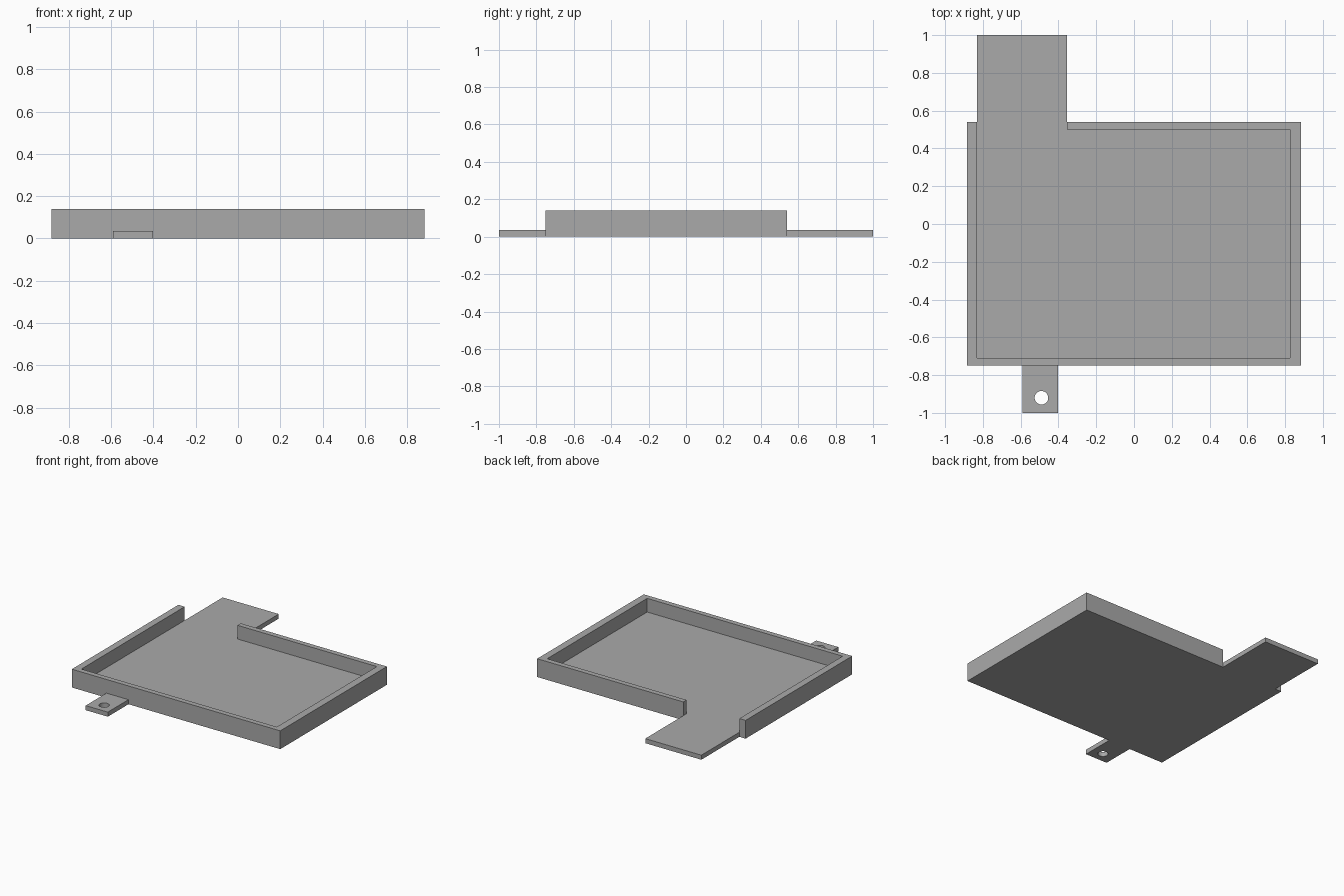
import bpy
import bmesh

cube = bpy.data.objects.get("Cube")
if cube:
    bpy.data.objects.remove(cube, do_unlink=True)

# Shared dimensions
OUT_X, FRONT, BACK = 0.883, -0.75, 0.54
IN_LEFT, IN_RIGHT = -0.83, 0.826
IN_FRONT, IN_BACK = -0.71, 0.5
GAP = -0.355
FLOOR, RIM = 0.035, 0.14

grey = bpy.data.materials.new("plain grey")
grey.use_nodes = True
colour = (0.4, 0.4, 0.4, 1)
grey.diffuse_color = colour
grey.node_tree.nodes["Principled BSDF"].inputs["Base Color"].default_value = colour


def extrude_outline(name, points, height):
    """Raise a flat outline from the ground into a solid."""
    bm = bmesh.new()
    face = bm.faces.new([bm.verts.new((x, y, 0)) for x, y in points])
    top = bmesh.ops.extrude_face_region(bm, geom=[face], use_keep_orig=True)["geom"]
    bmesh.ops.translate(bm, vec=(0, 0, height),
                        verts=[v for v in top if isinstance(v, bmesh.types.BMVert)])
    bmesh.ops.recalc_face_normals(bm, faces=bm.faces)
    mesh = bpy.data.meshes.new(name)
    bm.to_mesh(mesh)
    bm.free()
    mesh.materials.append(grey)
    obj = bpy.data.objects.new(name, mesh)
    bpy.context.collection.objects.link(obj)
    return obj


# Floor running out through the gap as a long tongue
extrude_outline("floor_and_tongue", [
    (IN_LEFT, IN_FRONT), (IN_RIGHT, IN_FRONT), (IN_RIGHT, IN_BACK),
    (GAP, IN_BACK), (GAP, 1), (IN_LEFT, 1)], FLOOR)

# Rim wall, open at the tongue
extrude_outline("rim_wall", [
    (-OUT_X, BACK), (-OUT_X, FRONT), (OUT_X, FRONT), (OUT_X, BACK),
    (GAP, BACK), (GAP, IN_BACK), (IN_RIGHT, IN_BACK), (IN_RIGHT, IN_FRONT),
    (IN_LEFT, IN_FRONT), (IN_LEFT, BACK)], RIM)

# Mounting tab with a screw hole
tab = extrude_outline("mounting_tab", [
    (-0.59, -1), (-0.403, -1), (-0.403, FRONT), (-0.59, FRONT)], FLOOR)
bpy.ops.mesh.primitive_cylinder_add(vertices=32, radius=0.036, depth=0.2,
                                    location=(-0.49, -0.92, 0))
cutter = bpy.context.object
cutter.name = "hole_cutter"
cutter.hide_render = True
cutter.data.materials.append(grey)
hole = tab.modifiers.new("screw_hole", 'BOOLEAN')
hole.operation = 'DIFFERENCE'
hole.solver = 'EXACT'
hole.object = cutter
bpy.ops.object.select_all(action='DESELECT')
tab.select_set(True)
bpy.context.view_layer.objects.active = tab
bpy.ops.object.modifier_apply(modifier=hole.name)
bpy.data.objects.remove(cutter, do_unlink=True)
bpy.ops.object.shade_smooth_by_angle()
